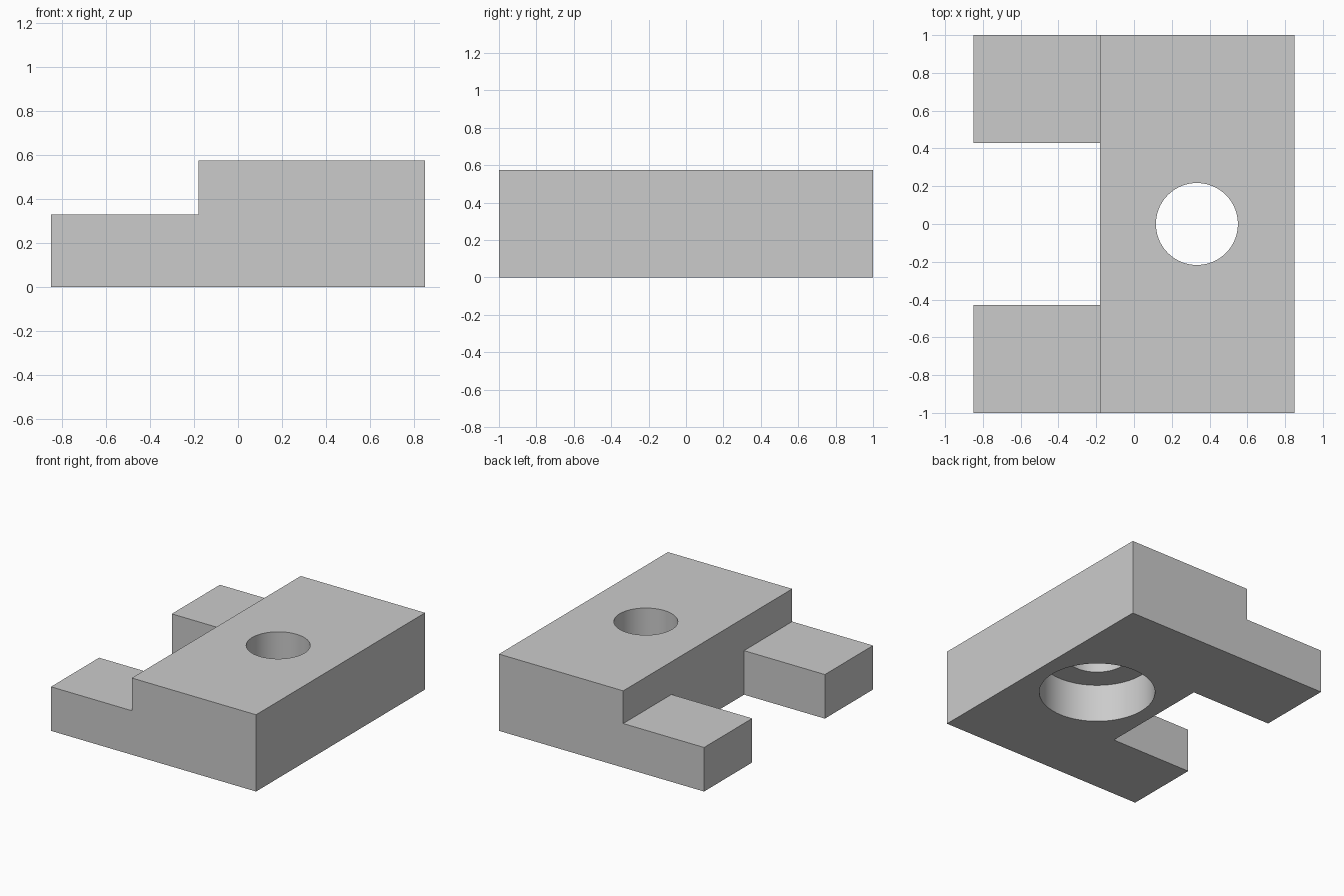
import bpy
import bmesh

old = bpy.data.objects.get("Cube")
if old:
    bpy.data.objects.remove(old, do_unlink=True)

HEIGHT, LEG_HEIGHT = 0.575, 0.33
STEP_X, SLOT_Y = -0.18, 0.43
HOLE_X, HOLE_R, BORE_R, BORE_DEPTH = 0.333, 0.217, 0.40, 0.287

grey = bpy.data.materials.new("plain grey")
grey.use_nodes = True
colour = (0.6, 0.6, 0.6, 1)
grey.diffuse_color = colour
grey.node_tree.nodes["Principled BSDF"].inputs["Base Color"].default_value = colour


def add_object(name, bm):
    bmesh.ops.recalc_face_normals(bm, faces=bm.faces)
    mesh = bpy.data.meshes.new(name)
    bm.to_mesh(mesh)
    bm.free()
    mesh.materials.append(grey)
    obj = bpy.data.objects.new(name, mesh)
    bpy.context.collection.objects.link(obj)
    return obj


def extruded(name, points, direction):
    bm = bmesh.new()
    face = bm.faces.new([bm.verts.new(p) for p in points])
    result = bmesh.ops.extrude_face_region(bm, geom=[face], use_keep_orig=True)
    moved = [v for v in result["geom"] if isinstance(v, bmesh.types.BMVert)]
    bmesh.ops.translate(bm, verts=moved, vec=direction)
    return add_object(name, bm)


def cylinder(name, radius, bottom, top):
    bm = bmesh.new()
    bmesh.ops.create_cone(bm, cap_ends=True, segments=96, radius1=radius,
                          radius2=radius, depth=top - bottom)
    bmesh.ops.translate(bm, verts=bm.verts, vec=(HOLE_X, 0, (top + bottom) / 2))
    return add_object(name, bm)


# Stepped block, from its side profile
profile = [(-0.85, 0), (0.85, 0), (0.85, HEIGHT), (STEP_X, HEIGHT),
           (STEP_X, LEG_HEIGHT), (-0.85, LEG_HEIGHT)]
block = extruded("stepped_block", [(x, -1, z) for x, z in profile], (0, 2, 0))

# Slot between the legs, through hole and counterbore underneath
slot = [(-1, -SLOT_Y), (STEP_X, -SLOT_Y), (STEP_X, SLOT_Y), (-1, SLOT_Y)]
cutters = [
    extruded("slot_cutter", [(x, y, -0.2) for x, y in slot], (0, 0, 1)),
    cylinder("hole_cutter", HOLE_R, -0.2, 0.8),
    cylinder("counterbore_cutter", BORE_R, -0.2, BORE_DEPTH),
]
bpy.context.view_layer.objects.active = block
block.select_set(True)
for cutter in cutters:
    cut = block.modifiers.new(cutter.name, "BOOLEAN")
    cut.operation = "DIFFERENCE"
    cut.solver = "EXACT"
    cut.object = cutter
    bpy.ops.object.modifier_apply(modifier=cut.name)
    bpy.data.objects.remove(cutter, do_unlink=True)

# Smooth bore walls, sharp edges elsewhere
bpy.ops.object.shade_smooth_by_angle()
